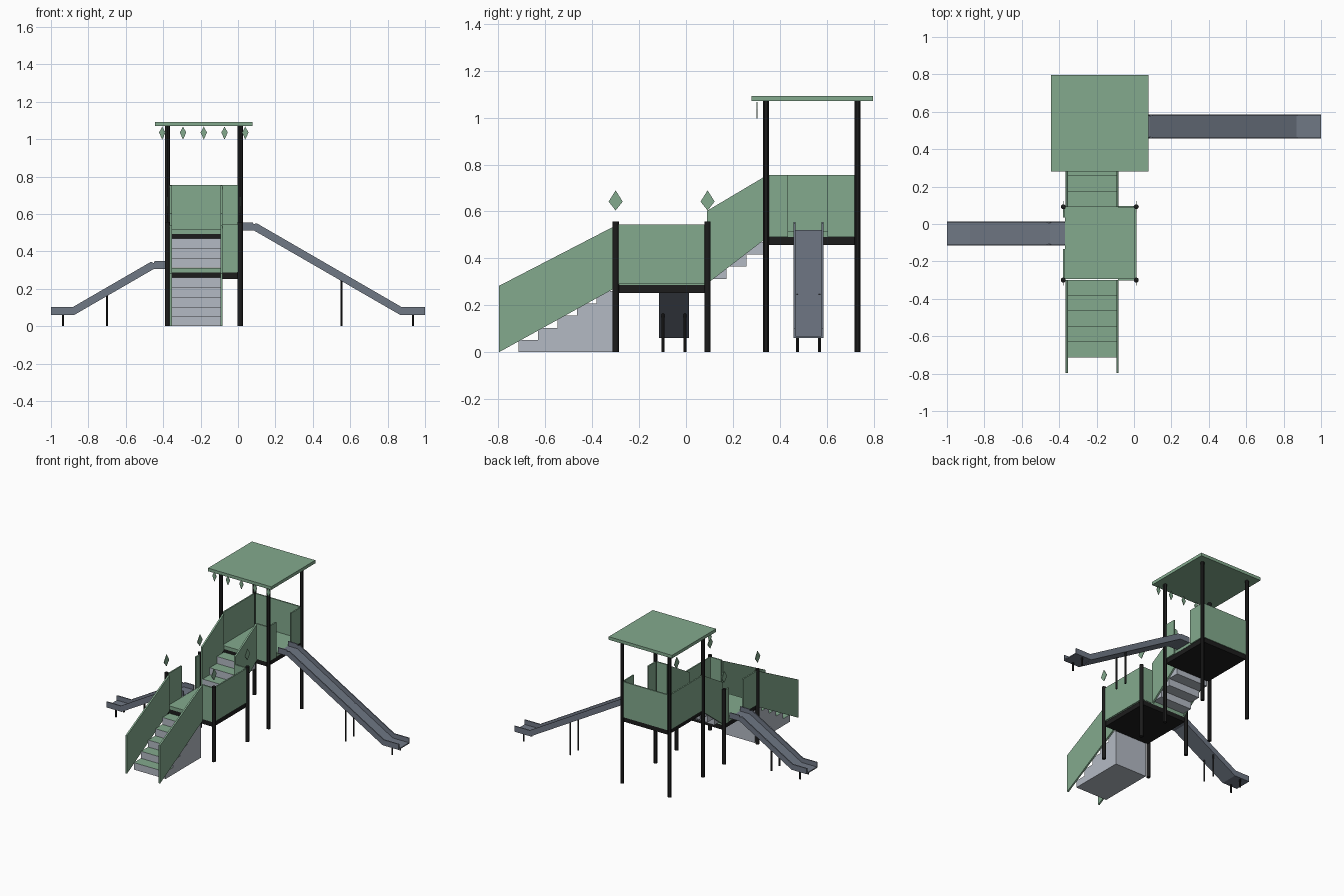
import bpy, math
from mathutils import Vector

if "Cube" in bpy.data.objects:
    bpy.data.objects.remove(bpy.data.objects["Cube"])


def material(name, rgb):
    m = bpy.data.materials.new(name)
    m.diffuse_color = (*rgb, 1)
    m.use_nodes = True
    m.node_tree.nodes["Principled BSDF"].inputs["Base Color"].default_value = m.diffuse_color
    return m


GREEN = material("sage green", (0.227, 0.402, 0.27))
SLATE = material("slate grey", (0.162, 0.188, 0.235))
PALE = material("pale grey", (0.456, 0.491, 0.552))
BLACK = material("black", (0.0116, 0.0116, 0.0116))


def prism(name, pts, axis, a, b, mat):
    """Extrude a 2D outline along an axis (0 = x with yz outline, 1 = y with xz outline)."""
    def place(p, t):
        return (t, p[0], p[1]) if axis == 0 else (p[0], t, p[1])
    n = len(pts)
    verts = [place(p, a) for p in pts] + [place(p, b) for p in pts]
    faces = [tuple(range(n)), tuple(range(2 * n - 1, n - 1, -1))]
    faces += [(i, i + n, (i + 1) % n + n, (i + 1) % n) for i in range(n)]
    me = bpy.data.meshes.new(name)
    me.from_pydata(verts, [], faces)
    # orient the faces outward by the sign of the enclosed volume
    me.calc_loop_triangles()
    vol = sum(Vector(verts[t.vertices[0]]).dot(
        Vector(verts[t.vertices[1]]).cross(Vector(verts[t.vertices[2]])))
        for t in me.loop_triangles)
    if vol < 0:
        me.flip_normals()
    me.materials.append(mat)
    ob = bpy.data.objects.new(name, me)
    bpy.context.collection.objects.link(ob)
    return ob


def box(name, x0, x1, y0, y1, z0, z1, mat):
    return prism(name, [(x0, z0), (x1, z0), (x1, z1), (x0, z1)], 1, y0, y1, mat)


def pole(name, x, y, h, r):
    bpy.ops.mesh.primitive_cylinder_add(vertices=12, radius=r, depth=h, location=(x, y, h / 2))
    ob = bpy.context.object
    ob.name = name
    ob.data.materials.append(BLACK)
    bpy.ops.object.shade_smooth_by_angle()


def kite(name, axis, c, t, zs, half):
    """Flat diamond; zs = bottom, widest and top heights."""
    prism(name, [(c, zs[0]), (c + half, zs[1]), (c, zs[2]), (c - half, zs[1])],
          axis, t - 0.002, t + 0.002, GREEN)


XL, XR = -0.378, 0.012        # post lines
T = 0.005                     # half thickness of panels


def side_panel(name, x, y0, y1, z0, z1):
    box(name, x - T, x + T, y0, y1, z0, z1, GREEN)


def cross_panel(name, y, x0, x1, z0, z1):
    box(name, x0, x1, y - T, y + T, z0, z1, GREEN)


# Posts with floating diamonds above the short ones
for x in (XL, XR):
    for y in (-0.30, 0.092):
        pole("short_post", x, y, 0.557, 0.0135)
        kite("post_diamond", 0, y, x, (0.604, 0.642, 0.69), 0.03)
    for y in (0.341, 0.731):
        pole("tall_post", x, y, 1.07, 0.0135)

# Platforms: black base with green deck
for label, y0, y1, z in (("lower", -0.295, 0.095, 0.252), ("upper", 0.341, 0.731, 0.457)):
    box(label + "_base", -0.366, 0.004, y0, y1, z, z + 0.035, BLACK)
    box(label + "_deck", -0.368, 0.006, y0, y1, z + 0.035, z + 0.06, GREEN)

# Lower platform panels, opening on the left for the slide
side_panel("lower_right_panel", XR - 0.004, -0.295, 0.09, 0.29, 0.545)
side_panel("lower_left_panel_front", XL + 0.004, -0.295, -0.133, 0.29, 0.545)
side_panel("lower_left_panel_back", XL + 0.004, 0.035, 0.09, 0.29, 0.545)
for y in (-0.297, 0.092):
    cross_panel("lower_cross_panel", y, -0.085, 0.008, 0.29, 0.545)

# Upper platform panels, opening on the right for the slide
side_panel("upper_left_panel", XL + 0.004, 0.341, 0.731, 0.492, 0.755)
side_panel("upper_right_panel_front", XR - 0.004, 0.341, 0.435, 0.492, 0.755)
side_panel("upper_right_panel_back", XR - 0.004, 0.604, 0.731, 0.492, 0.755)
cross_panel("upper_back_panel", 0.731, XL, XR, 0.492, 0.755)
cross_panel("upper_front_panel", 0.341, -0.085, 0.008, 0.492, 0.755)

# Roof with hanging diamonds under its front edge
box("roof", -0.443, 0.077, 0.28, 0.797, 1.07, 1.093, GREEN)
for i in range(5):
    kite("roof_diamond", 1, -0.405 + i * 0.111, 0.302, (0.997, 1.036, 1.067), 0.017)


def green_treads(ob):
    ob.data.materials.append(GREEN)
    for p in ob.data.polygons:
        if p.normal.z > 0.9:
            p.material_index = 1


RISE, RUN = 0.052, 0.0835
SX0, SX1 = -0.355, -0.094     # stair width

# Lower stairs: solid to the ground
outline = [(-0.30, 0), (-0.715, 0)]
for i in range(5):
    y = -0.715 + i * RUN
    outline += [(y, (i + 1) * RISE), (min(y + RUN, -0.30), (i + 1) * RISE)]
green_treads(prism("lower_stairs", outline, 0, SX0, SX1, PALE))

# Upper stairs: stacked steps with a stepped underside
for i in range(3):
    y, z = 0.09 + i * RUN, 0.313 + i * RISE
    green_treads(box("upper_step", SX0, SX1, y, y + RUN, z, z + RISE, PALE))

# Stair side panels
for x in (-0.366, -0.094):
    prism("lower_stair_panel", [(-0.797, 0), (-0.30, 0.275), (-0.30, 0.54), (-0.797, 0.283)],
          0, x, x + 0.012, GREEN)
    prism("upper_stair_panel", [(0.09, 0.292), (0.341, 0.485), (0.341, 0.752), (0.09, 0.603)],
          0, x, x + 0.012, GREEN)


def slide(name, s, start, lip, z, yc, leg_x, leg_h):
    """Chute descending along direction s (+1 right, -1 left)."""
    k, h, w = math.tan(math.radians(30)), 0.042, 0.064
    foot = lip + (z - 0.06) / k
    rail = [(start, z), (lip, z), (foot, 0.06), (1.0, 0.06), (1.0, 0.102), (foot + 0.008, 0.102),
            (lip + 0.016, z + h - 0.004), (lip, z + h - 0.01), (lip - 0.005, z + h), (start, z + h)]
    d = 0.008
    bed = [(start, z), (lip, z), (foot, 0.06), (1.0, 0.06),
           (1.0, 0.06 + d), (foot, 0.06 + d), (lip, z + d), (start, z + d)]
    for side in (-1, 1):
        a = yc + side * w
        prism(name + "_rail", [(s * x, q) for x, q in rail], 1, a, a - side * 0.008, SLATE)
        for lx, lh in ((leg_x, leg_h), (0.935, 0.062)):
            pole(name + "_leg", s * lx, yc + side * 0.047, lh, 0.006)
    prism(name + "_bed", [(s * x, q) for x, q in bed], 1, yc - w + 0.007, yc + w - 0.007, SLATE)


# Slides
slide("upper_slide", 1, 0.006, 0.083, 0.513, 0.522, 0.553, 0.247)
slide("lower_slide", -1, 0.368, 0.45, 0.306, -0.051, 0.70, 0.165)
